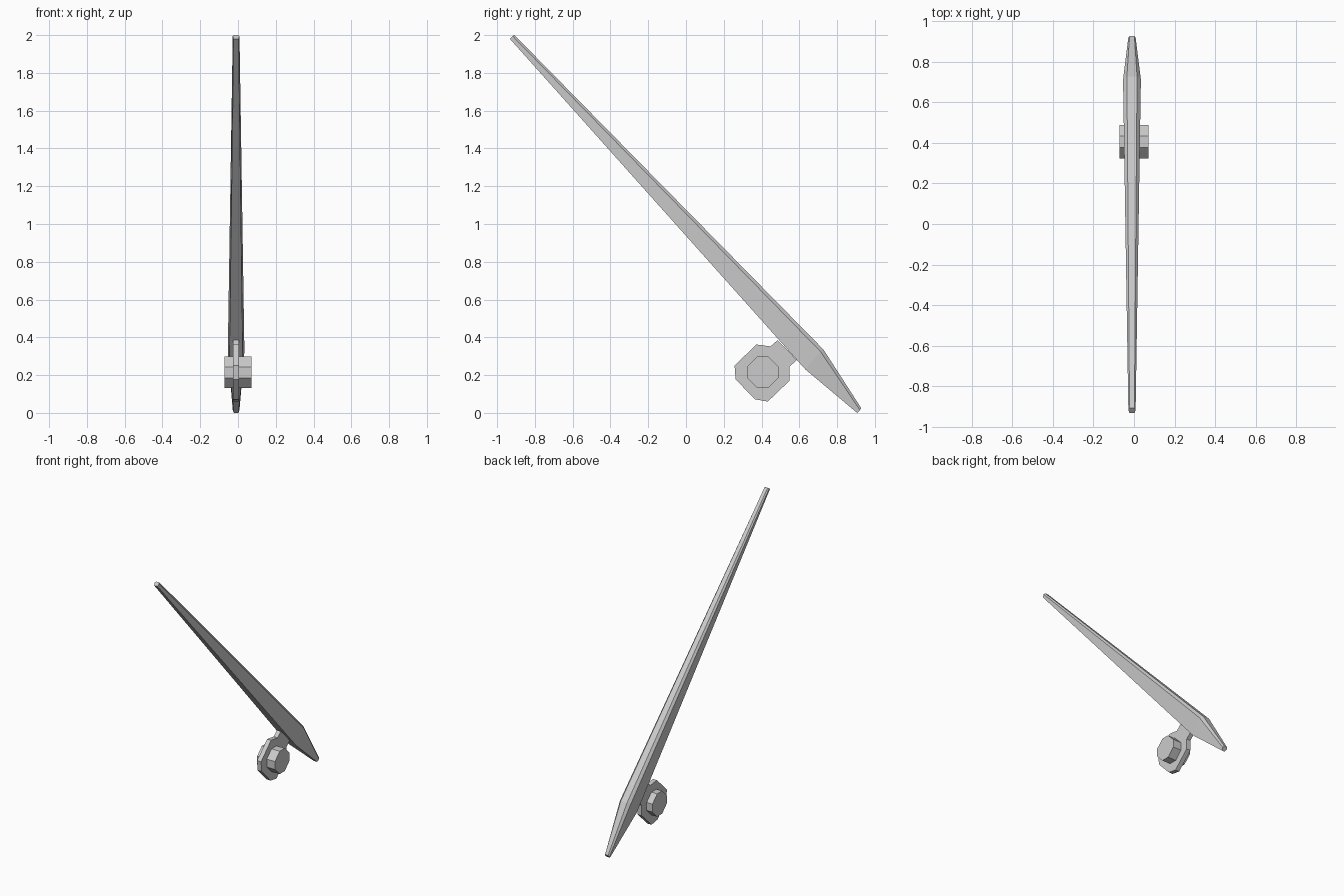
import bpy, bmesh

if "Cube" in bpy.data.objects:
    bpy.data.objects.remove(bpy.data.objects["Cube"])


def loft(name, rings):
    """Bridge equal-sized closed rings of points and cap both ends."""
    bm = bmesh.new()
    loops = [[bm.verts.new(p) for p in ring] for ring in rings]
    n = len(loops[0])
    for a, b in zip(loops, loops[1:]):
        for i in range(n):
            j = (i + 1) % n
            bm.faces.new((a[i], a[j], b[j], b[i]))
    bm.faces.new(loops[0])
    bm.faces.new(loops[-1])
    bmesh.ops.recalc_face_normals(bm, faces=bm.faces)
    mesh = bpy.data.meshes.new(name)
    bm.to_mesh(mesh)
    bm.free()
    obj = bpy.data.objects.new(name, mesh)
    bpy.context.collection.objects.link(obj)
    return obj


def extrude_x(name, outline, x0, x1):
    return loft(name, [[(x, y, z) for y, z in outline] for x in (x0, x1)])


CX = -0.01  # centre of the lever and the bracket plate


def section(levels):
    """Six-sided section from (half width, y, z) levels, mirrored about CX."""
    return ([(CX + w, y, z) for w, y, z in levels] +
            [(CX - w, y, z) for w, y, z in reversed(levels)])


# Long tapered lever: underside, widest line, top strip at each station
extras = [
    [(0.013, -0.932, 1.980), (0.018, -0.918, 1.995), (0.012, -0.908, 2.0)],
    [(0.036, 0.632, 0.230), (0.044, 0.712, 0.325), (0.025, 0.728, 0.335)],
    [(0.012, 0.906, 0.0), (0.018, 0.921, 0.015), (0.012, 0.928, 0.025)],
]
loft("lever", [section(s) for s in extras])

# Eight-sided pivot plate with an arm that runs up into the lever
plate = [(0.485, 0.385), (0.447, 0.352), (0.372, 0.362), (0.257, 0.25),
         (0.263, 0.177), (0.365, 0.072), (0.433, 0.06), (0.548, 0.17),
         (0.548, 0.245), (0.587, 0.28)]
extrude_x("pivot_plate", plate, CX - 0.016, CX + 0.016)

# Octagonal pivot pin through the plate
py, pz = 0.406, 0.215
a, b = 0.083, 0.029
pin = [(py + u, pz + v) for u, v in
       ((a, -b), (a, b), (b, a), (-b, a), (-a, b), (-a, -b), (-b, -a), (b, -a))]
extrude_x("pivot_pin", pin, -0.072, 0.072)
